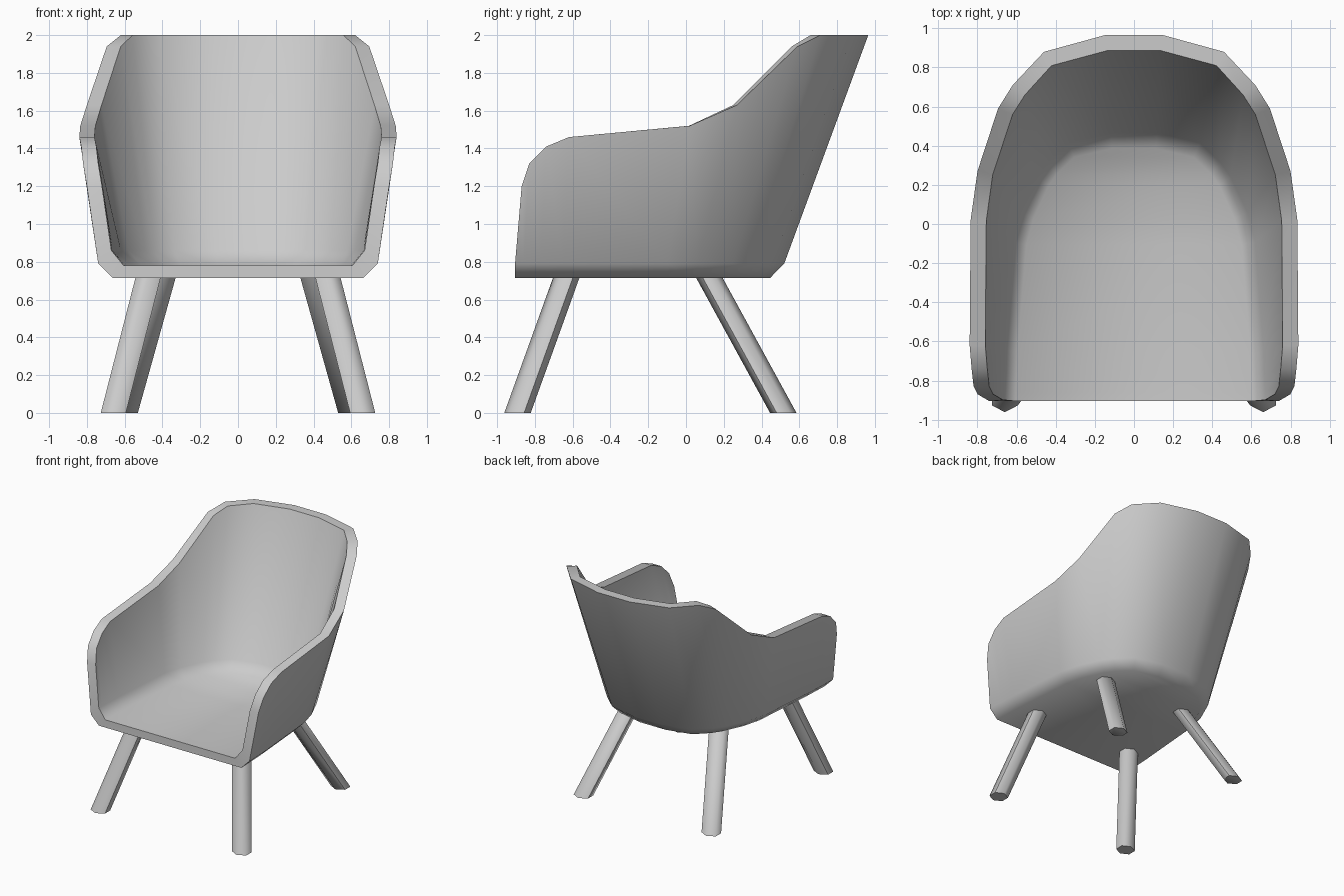
import bpy, bmesh, math
from mathutils import Vector

cube = bpy.data.objects.get("Cube")
if cube:
    bpy.data.objects.remove(cube)

grey = bpy.data.materials.new("plain grey")
grey.use_nodes = True
grey.diffuse_color = (0.6, 0.6, 0.6, 1)
grey.node_tree.nodes["Principled BSDF"].inputs["Base Color"].default_value = (0.6, 0.6, 0.6, 1)


def finish(bm, name, angle):
    bmesh.ops.recalc_face_normals(bm, faces=bm.faces)
    mesh = bpy.data.meshes.new(name)
    bm.to_mesh(mesh)
    bm.free()
    obj = bpy.data.objects.new(name, mesh)
    bpy.context.collection.objects.link(obj)
    mesh.materials.append(grey)
    bpy.ops.object.select_all(action="DESELECT")
    obj.select_set(True)
    bpy.context.view_layer.objects.active = obj
    bpy.ops.object.shade_smooth_by_angle(angle=math.radians(angle))
    return obj


# Left half of the shell, back to front: rim point, then wall foot (x, y)
FOOT_Z, BOTTOM_Z, FLOOR_Z, INNER_Z = 0.79, 0.715, 0.78, 0.86
HALF = [
    ((0.15, 0.965, 2.0), (0.13, 0.52)),
    ((0.46, 0.88, 2.0), (0.37, 0.46)),
    ((0.62, 0.71, 2.0), (0.50, 0.34)),
    ((0.695, 0.59, 1.94), (0.56, 0.25)),
    ((0.80, 0.27, 1.63), (0.645, 0.06)),
    ((0.835, 0.02, 1.52), (0.685, -0.10)),
    ((0.84, -0.62, 1.46), (0.73, -0.65)),
    ((0.83, -0.74, 1.41), (0.735, -0.77)),
    ((0.82, -0.83, 1.32), (0.74, -0.86)),
    ((0.80, -0.87, 1.2), (0.74, -0.905)),
]


def column(i):
    """Section of the shell: bottom, foot, rim outside, then rim, wall, floor inside."""
    rim, foot = Vector(HALF[i][0]), Vector((*HALF[i][1], FOOT_Z))
    out = Vector((1, 0, 0))
    if rim.y > 0:
        before = Vector(HALF[i - 1][0]) if i else Vector((-rim.x, rim.y, 0))
        along = Vector(HALF[i + 1][0]) - before
        out = Vector((-along.y, along.x, 0)).normalized()
    bottom = foot - out * 0.075
    bottom.z = BOTTOM_Z
    floor = bottom - out * 0.06
    floor.z = FLOOR_Z
    wall = foot.lerp(rim, (INNER_Z - FOOT_Z) / (rim.z - FOOT_Z)) - out * 0.08
    return [bottom, foot, rim, rim - out * 0.08, wall, floor]


# Bucket seat shell
left = [column(i) for i in range(len(HALF))]
right = [[Vector((-p.x, p.y, p.z)) for p in c] for c in left]
bm = bmesh.new()
cols = [[bm.verts.new(p) for p in c] for c in right[::-1] + left]
n = len(cols)
for a, b in zip(cols, cols[1:]):
    for k in range(5):
        bm.faces.new((a[k], b[k], b[k + 1], a[k + 1]))
for end in (cols[0], cols[-1]):
    bm.faces.new((end[0], end[1], end[4], end[5]))
    bm.faces.new((end[1], end[2], end[3], end[4]))
first, last = cols[0], cols[-1]
bm.faces.new((first[0], last[0], last[5], first[5]))
# Underside and seat floor, in strips across the chair
for k in (0, 5):
    for i in range(n // 2 - 1):
        bm.faces.new((cols[i][k], cols[i + 1][k], cols[n - 2 - i][k], cols[n - 1 - i][k]))
finish(bm, "seat_shell", 55)


# Splayed six-sided legs
def leg(name, foot, top, side):
    bm = bmesh.new()
    rings = []
    for (x, y), z in ((foot, 0), (top, 0.74)):
        rings.append([bm.verts.new((side * (x + 0.077 * math.sin(k * math.pi / 3)),
                                    y + 0.07 * math.cos(k * math.pi / 3), z)) for k in range(6)])
    for k in range(6):
        j = (k + 1) % 6
        bm.faces.new((rings[0][k], rings[0][j], rings[1][j], rings[1][k]))
    for ring in rings:
        bm.faces.new(ring)
    finish(bm, name, 62)


for label, side in (("left", 1), ("right", -1)):
    leg("front_leg_" + label, (0.66, -0.892), (0.47, -0.625), side)
    leg("back_leg_" + label, (0.597, 0.515), (0.39, 0.11), side)
